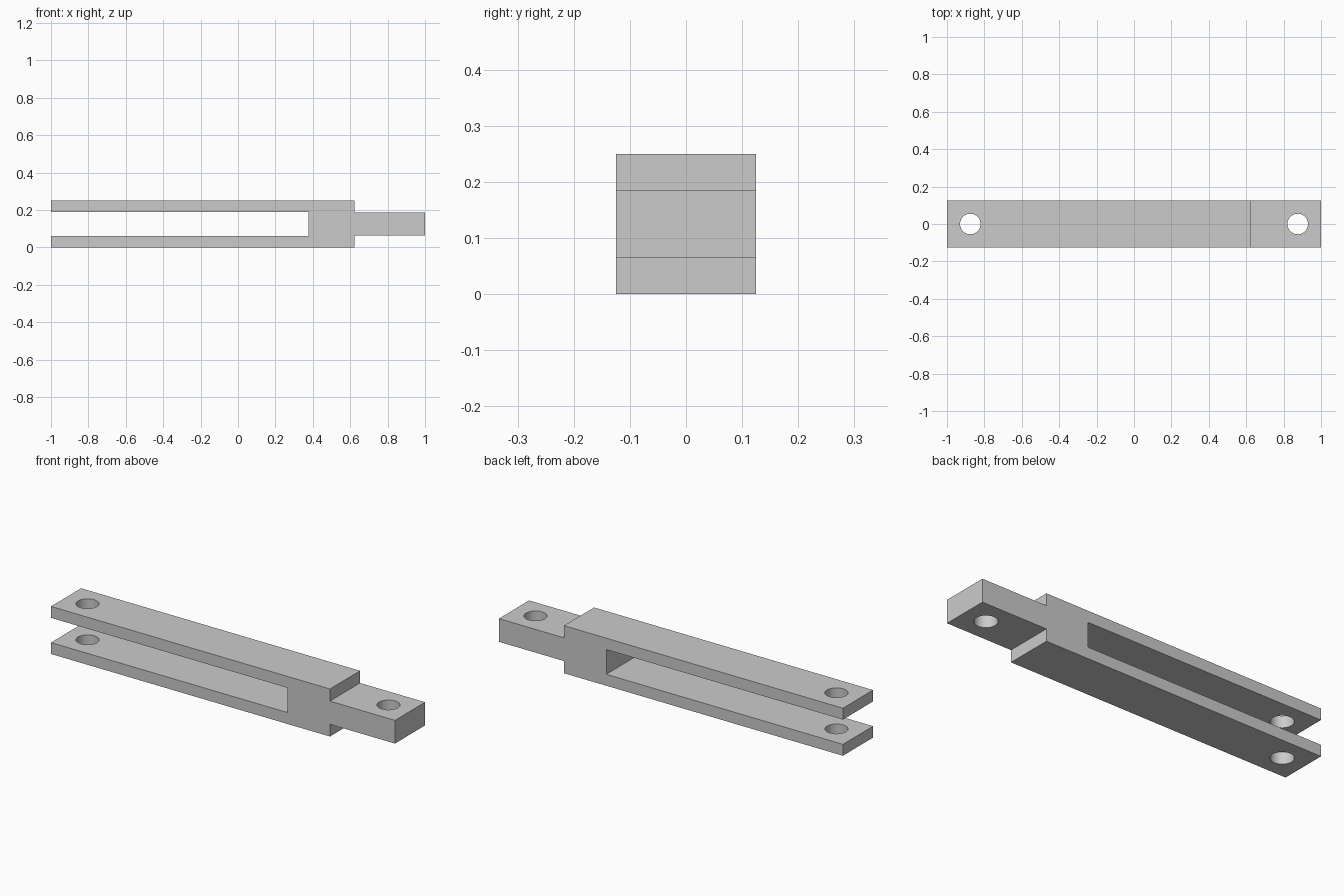
import bpy
import bmesh

cube = bpy.data.objects.get("Cube")
if cube:
    bpy.data.objects.remove(cube, do_unlink=True)

HALF_WIDTH = 0.125
HEIGHT = 0.25
SHOULDER_X = 0.622
SLOT_END_X = 0.376
SLOT_LOW = 0.06
TONGUE_LOW = 0.064
HOLE_X = 0.875
HOLE_RADIUS = 0.055

grey = bpy.data.materials.new("plain grey")
grey.use_nodes = True
colour = (0.6, 0.6, 0.6, 1)
grey.diffuse_color = colour
grey.node_tree.nodes["Principled BSDF"].inputs["Base Color"].default_value = colour


def extrude_profile(name, points):
    """Extrude an (x, z) outline across the full width."""
    bm = bmesh.new()
    face = bm.faces.new([bm.verts.new((x, -HALF_WIDTH, z)) for x, z in points])
    result = bmesh.ops.extrude_face_region(bm, geom=[face])
    moved = [v for v in result["geom"] if isinstance(v, bmesh.types.BMVert)]
    bmesh.ops.translate(bm, verts=moved, vec=(0, 2 * HALF_WIDTH, 0))
    bmesh.ops.recalc_face_normals(bm, faces=bm.faces)
    mesh = bpy.data.meshes.new(name)
    bm.to_mesh(mesh)
    bm.free()
    mesh.materials.append(grey)
    obj = bpy.data.objects.new(name, mesh)
    bpy.context.collection.objects.link(obj)
    return obj


def drill(obj, x):
    """Cut a vertical round hole through the link."""
    bpy.ops.mesh.primitive_cylinder_add(
        vertices=48, radius=HOLE_RADIUS, depth=1, location=(x, 0, HEIGHT / 2))
    cutter = bpy.context.object
    cutter.name = "hole_cutter"
    cutter.hide_render = True
    cutter.data.materials.append(grey)
    bpy.context.view_layer.objects.active = obj
    mod = obj.modifiers.new("pin hole", "BOOLEAN")
    mod.operation = "DIFFERENCE"
    mod.solver = "EXACT"
    mod.object = cutter
    bpy.ops.object.modifier_apply(modifier=mod.name)
    bpy.data.objects.remove(cutter, do_unlink=True)


# Lower half of the side outline, from the slot round to the tongue tip
lower = [(SLOT_END_X, SLOT_LOW), (-1, SLOT_LOW), (-1, 0), (SHOULDER_X, 0),
         (SHOULDER_X, TONGUE_LOW), (1, TONGUE_LOW)]
upper = [(x, HEIGHT - z) for x, z in reversed(lower)]
link = extrude_profile("fork_link", lower + upper)

# Pin holes through the fork arms and the tongue
for hole_x in (-HOLE_X, HOLE_X):
    drill(link, hole_x)

# Smooth hole walls, crisp block edges
bpy.ops.object.select_all(action="DESELECT")
link.select_set(True)
bpy.context.view_layer.objects.active = link
bpy.ops.object.shade_smooth_by_angle()
